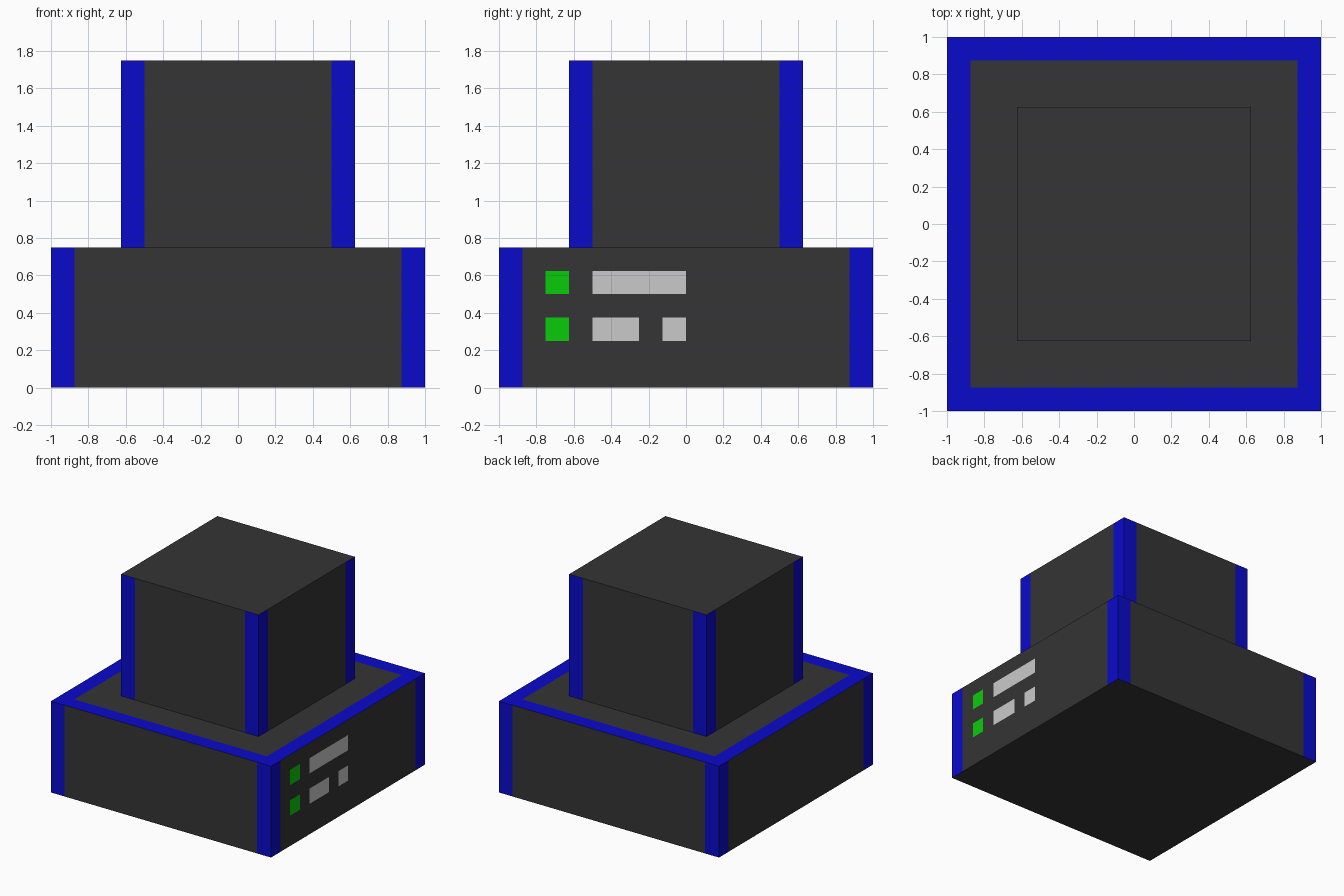
import bpy, bmesh

if "Cube" in bpy.data.objects:
    bpy.data.objects.remove(bpy.data.objects["Cube"])

BAND = 0.125  # width of the blue trim


def material(name, rgb):
    m = bpy.data.materials.new(name)
    m.diffuse_color = (*rgb, 1)
    m.use_nodes = True
    m.node_tree.nodes["Principled BSDF"].inputs["Base Color"].default_value = m.diffuse_color
    return m


DARK, BLUE, GREEN, GREY = range(4)
MATERIALS = [
    material("dark_grey", (0.035, 0.035, 0.035)),
    material("blue", (0.003, 0.003, 0.6)),
    material("green", (0.003, 0.6, 0.003)),
    material("light_grey", (0.59, 0.59, 0.59)),
]


def cut(bm, faces, axis, value):
    """Slice the given faces with a plane across one axis."""
    edges = {e for f in faces for e in f.edges}
    verts = {v for f in faces for v in f.verts}
    co = [0, 0, 0]
    no = [0, 0, 0]
    co[axis], no[axis] = value, 1
    bmesh.ops.bisect_plane(bm, geom=[*verts, *edges, *faces], dist=1e-5,
                           plane_co=co, plane_no=no)


def trimmed_box(name, half, z0, z1, top_border, panel=()):
    bm = bmesh.new()
    bmesh.ops.create_cube(bm, size=1)
    for v in bm.verts:
        v.co = (v.co.x * 2 * half, v.co.y * 2 * half, z1 if v.co.z > 0 else z0)
    inner = half - BAND
    # Trim lines
    for axis in (0, 1):
        for s in (-inner, inner):
            cut(bm, bm.faces[:], axis, s)
    # Panel light outlines, on the right side only
    for axis, i in ((1, 0), (2, 2)):
        for value in sorted({p[i + k] for p in panel for k in (0, 1)}):
            bm.normal_update()
            cut(bm, [f for f in bm.faces if f.normal.x > 0.9], axis, value)
    bm.normal_update()
    # Colour by direction and position
    for f in bm.faces:
        c, n = f.calc_center_median(), f.normal
        if abs(n.z) > 0.9:
            blue = top_border and n.z > 0 and max(abs(c.x), abs(c.y)) > inner
        else:
            blue = abs(c.y if abs(n.x) > 0.9 else c.x) > inner
        f.material_index = BLUE if blue else DARK
        if n.x > 0.9:
            for y0, y1, a, b, colour in panel:
                if y0 < c.y < y1 and a < c.z < b:
                    f.material_index = colour
    mesh = bpy.data.meshes.new(name)
    for m in MATERIALS:
        mesh.materials.append(m)
    bm.to_mesh(mesh)
    bm.free()
    bpy.context.collection.objects.link(bpy.data.objects.new(name, mesh))


# Indicator lights and bars: y range, z range, colour
lights = [
    (-0.75, -0.625, 0.5, 0.625, GREEN),
    (-0.75, -0.625, 0.25, 0.375, GREEN),
    (-0.5, 0.0, 0.5, 0.625, GREY),
    (-0.5, -0.25, 0.25, 0.375, GREY),
    (-0.125, 0.0, 0.25, 0.375, GREY),
]

trimmed_box("base", 1.0, 0.0, 0.75, True, lights)
trimmed_box("tower", 0.625, 0.75, 1.75, False)
